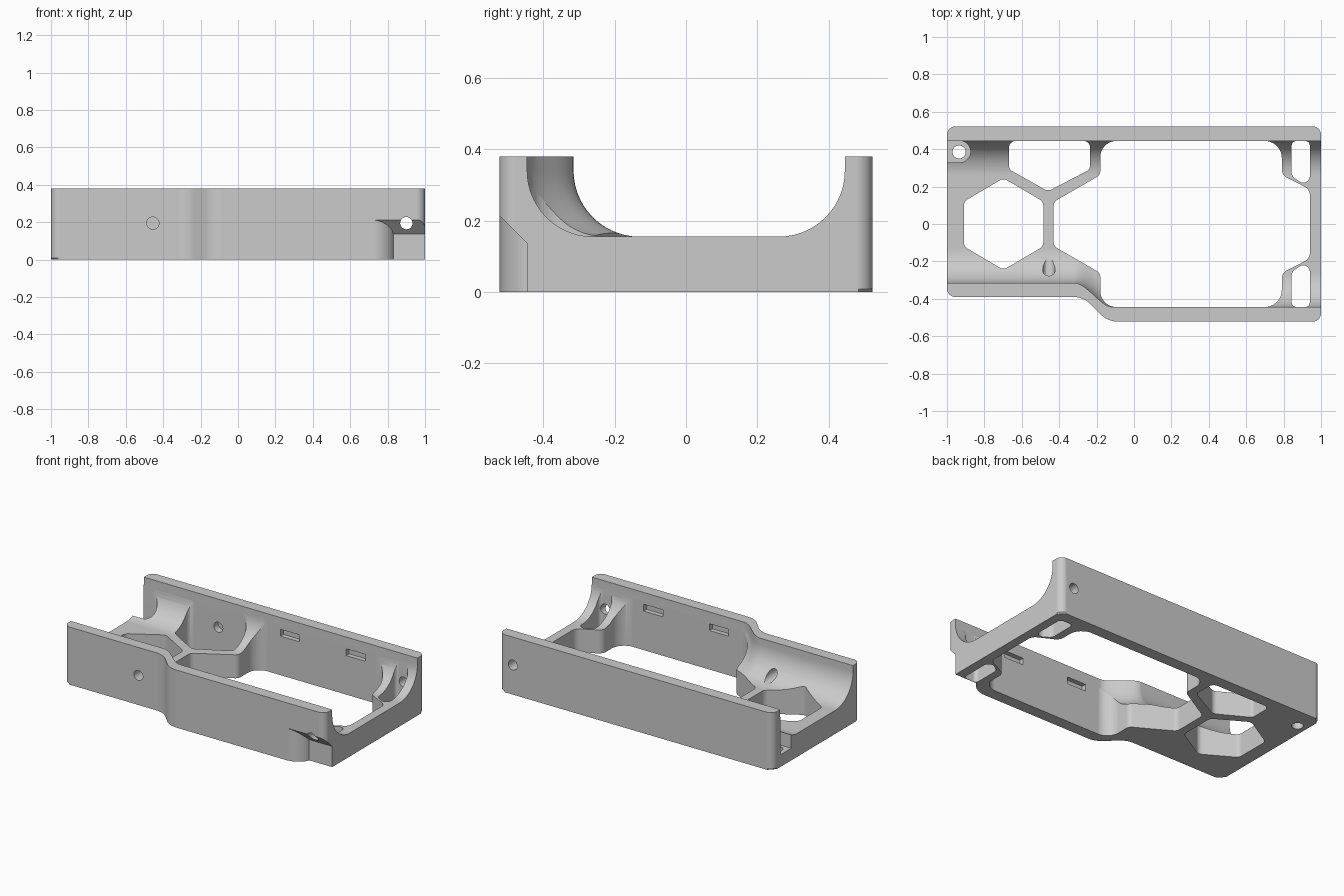
import bpy, bmesh, math
from mathutils import Vector, Matrix

default = bpy.data.objects.get("Cube")
if default:
    bpy.data.objects.remove(default, do_unlink=True)

H, FLOOR, INNER, R = 0.38, 0.155, 0.445, 0.185

grey = bpy.data.materials.new("matte grey")
grey.use_nodes = True
grey.diffuse_color = (0.6, 0.6, 0.6, 1)
grey.node_tree.nodes["Principled BSDF"].inputs["Base Color"].default_value = (0.6, 0.6, 0.6, 1)


def rounded(corners, steps=8):
    """Round each (x, y, radius) corner of a polygon."""
    out = []
    for i, (x, y, r) in enumerate(corners):
        p = Vector((x, y))
        if r == 0:
            out.append(p)
            continue
        a = (Vector(corners[i - 1][:2]) - p).normalized()
        b = (Vector(corners[(i + 1) % len(corners)][:2]) - p).normalized()
        half = math.acos(a.dot(b)) / 2
        centre = p + (a + b).normalized() * (r / math.sin(half))
        start = p + a * (r / math.tan(half)) - centre
        end = p + b * (r / math.tan(half)) - centre
        out += [centre + start.lerp(end, k / steps).normalized() * r for k in range(steps + 1)]
    return out


def make_object(name, bm):
    bmesh.ops.recalc_face_normals(bm, faces=bm.faces)
    mesh = bpy.data.meshes.new(name)
    bm.to_mesh(mesh)
    bm.free()
    mesh.materials.append(grey)
    ob = bpy.data.objects.new(name, mesh)
    bpy.context.collection.objects.link(ob)
    return ob


def loft(rings):
    """Closed solid through rings of equal length."""
    bm = bmesh.new()
    loops = [[bm.verts.new(p) for p in ring] for ring in rings]
    n = len(loops[0])
    for a, b in zip(loops, loops[1:]):
        for i in range(n):
            j = (i + 1) % n
            bm.faces.new((a[i], a[j], b[j], b[i]))
    bm.faces.new(loops[0])
    bm.faces.new(loops[-1])
    return bm


def prism(points, low, high):
    return loft([[(x, y, low) for x, y in points], [(x, y, high) for x, y in points]])


def cut(bm):
    cutter = make_object("cutter", bm)
    cutter.hide_render = True
    mod = body.modifiers.new("cut", 'BOOLEAN')
    mod.operation, mod.solver, mod.object = 'DIFFERENCE', 'EXACT', cutter
    bpy.ops.object.modifier_apply(modifier=mod.name)
    bpy.data.objects.remove(cutter, do_unlink=True)


def box(x, y, z, sx, sy, sz):
    bm = bmesh.new()
    bmesh.ops.create_cube(bm, size=1, matrix=Matrix.Translation((x, y, z)) @ Matrix.Diagonal((sx, sy, sz, 1)))
    return bm


def bore(x, z, y0, y1, r):
    """Round hole running along y."""
    place = Matrix.Translation((x, (y0 + y1) / 2, z)) @ Matrix.Rotation(math.pi / 2, 4, 'X')
    bm = bmesh.new()
    bmesh.ops.create_cone(bm, cap_ends=True, segments=32, radius1=r, radius2=r, depth=y1 - y0, matrix=place)
    return bm


# Outer shell with a stepped front and a fine bottom chamfer
outline = rounded([(-1, 0.522, 0.045), (-1, -0.39, 0.045), (-0.27, -0.39, 0.13),
                   (-0.14, -0.522, 0.13), (1, -0.522, 0.045), (1, 0.522, 0.045)])
bm = prism(outline, 0, H)
bottom = [e for e in bm.edges if all(v.co.z < 0.001 for v in e.verts)]
bmesh.ops.bevel(bm, geom=bottom, offset=0.009, segments=1, affect='EDGES')
body = make_object("tray_body", bm)
bpy.context.view_layer.objects.active = body
body.select_set(True)

# Rounded channel whose front side follows the step
def channel_ring(x):
    t = min(max((x + 0.32) / 0.21, 0), 1)
    front = -0.315 - 0.13 * t * t * (3 - 2 * t)
    arc = [(R * (1 - math.cos(a)), FLOOR + R * (1 - math.sin(a)))
           for a in (math.pi / 2 * k / 14 for k in range(15))]
    side = [(0, 0.5)] + arc
    pts = [(front + d, z) for d, z in side] + [(INNER - d, z) for d, z in reversed(side)]
    return [(x, y, z) for y, z in pts]

cut(loft([channel_ring(x) for x in [-1.1] + [-0.32 + 0.21 * k / 14 for k in range(15)] + [1.1]]))

# Floor openings
W = INNER - 0.001
half = [(-0.43, 0.118, 0.04), (-0.18, 0.262, 0.04), (-0.18, W, 0.085), (0.79, W, 0.09),
        (0.79, 0.262, 0.05), (0.94, 0.185, 0.05)]
main = half + [(x, -y, r) for x, y, r in reversed(half)]
hexagon = [(-0.91, 0.12, 0.04), (-0.698, 0.245, 0.04), (-0.485, 0.12, 0.04),
           (-0.485, -0.12, 0.04), (-0.698, -0.245, 0.04), (-0.91, -0.12, 0.04)]
back_bay = [(-0.668, W, 0.035), (-0.668, 0.292, 0.03), (-0.46, 0.175, 0.04),
            (-0.235, 0.292, 0.03), (-0.235, W, 0.035)]
end_slot = [(0.843, W, 0.025), (0.843, 0.255, 0.04), (0.94, 0.19, 0.035), (0.94, W, 0.025)]
for opening in (main, hexagon, back_bay, end_slot, [(x, -y, r) for x, y, r in end_slot]):
    cut(prism(rounded(opening), -0.1, 0.6))

# Corner screw seat and its vertical hole
cut(prism(rounded([(-1.1, W, 0), (-1.1, 0.33, 0), (-0.875, 0.33, 0.055), (-0.875, W, 0.055)]), 0.08, 0.36))
circle = [(-0.935 + 0.035 * math.cos(k * math.pi / 16), 0.385 + 0.035 * math.sin(k * math.pi / 16))
          for k in range(32)]
cut(prism(circle, -0.1, 0.2))

# Cross holes: one blind at the back, one straight through
cut(bore(-0.455, 0.195, -0.6, 0.49, 0.033))
cut(bore(0.9, 0.195, -0.6, 0.6, 0.033))

# Shallow latch slots inside both walls
for x in (0.07, 0.55):
    for side in (-1, 1):
        cut(box(x, side * INNER, 0.28, 0.14, 0.06, 0.045))

# Front corner relief with a sloping roof
plan = [(0.72, -0.523), (0.765, -0.513), (0.80, -0.493), (0.823, -0.468), (0.832, -0.446),
        (1.1, -0.446), (1.1, -0.6), (0.72, -0.6)]
cut(loft([[(x, y, -0.1) for x, y in plan], [(x, y, 0.213 - (y + 0.522)) for x, y in plan]]))

bpy.ops.object.shade_smooth_by_angle(angle=math.radians(30))
weighted = body.modifiers.new("even normals", 'WEIGHTED_NORMAL')
weighted.keep_sharp = True
